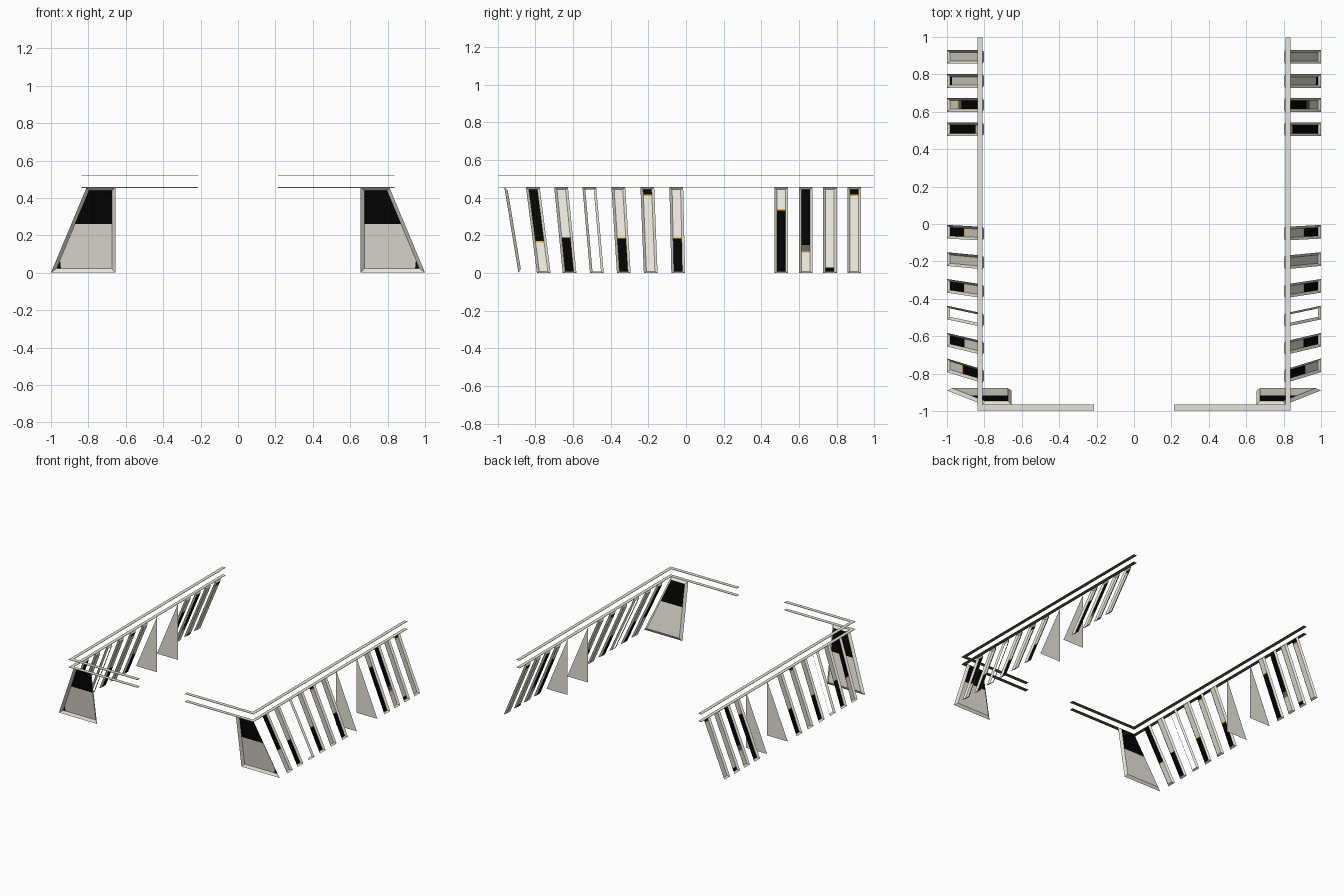
import bpy
from mathutils import Vector

if "Cube" in bpy.data.objects:
    bpy.data.objects.remove(bpy.data.objects["Cube"])

H = 0.455  # height of window tops


def material(name, rgb):
    m = bpy.data.materials.new(name)
    m.diffuse_color = (*rgb, 1)
    m.use_nodes = True
    m.node_tree.nodes["Principled BSDF"].inputs["Base Color"].default_value = m.diffuse_color
    return m


MATS = [material("light_grey", (0.785, 0.775, 0.70)),
        material("black", (0.001, 0.001, 0.001)),
        material("amber", (0.75, 0.40, 0.01)),
        material("dark_grey", (0.13, 0.12, 0.11))]
LIGHT, BLACK, AMBER, DARK = range(4)


def mirrored(name, verts, faces, colours=None):
    """Mesh object mirrored to both sides of x = 0."""
    me = bpy.data.meshes.new(name)
    me.from_pydata(verts, [], faces)
    for m in MATS:
        me.materials.append(m)
    for p, c in zip(me.polygons, colours or [LIGHT] * len(faces)):
        p.material_index = c
    ob = bpy.data.objects.new(name, me)
    bpy.context.collection.objects.link(ob)
    mod = ob.modifiers.new("both_sides", 'MIRROR')
    mod.use_mirror_merge = False
    return ob


def window(name, corners, recess, side, bottom, top, bands):
    """Tapered reveal around a recessed pane; bands = (colour, top z) from the bottom up."""
    bl, br, tr, tl = [Vector(c) for c in corners]
    recess = Vector(recess)

    def edge_pair(z):
        a, b = bl.lerp(tl, z / H), br.lerp(tr, z / H)
        d = (b - a).normalized() * side
        return a + d + recess, b - d + recess

    z0, z1 = bottom, H - top
    a0, b0 = edge_pair(z0)
    a1, b1 = edge_pair(z1)
    outer, inner = [bl, br, tr, tl], [a0, b0, b1, a1]
    mirrored(name + "_frame", outer + inner,
             [(i, (i + 1) % 4, (i + 1) % 4 + 4, i + 4) for i in range(4)])
    if not bands:
        return
    verts, faces, cols = [a0, b0], [], []
    for colour, z in bands:
        n = len(verts)
        verts += edge_pair(min(z, z1))
        faces.append((n - 2, n - 1, n + 1, n))
        cols.append(colour)
    mirrored(name + "_pane", verts, faces, cols)


# Front windows, leaning forward at the top
window("front_window",
       [(0.655, -0.89, 0), (1, -0.89, 0), (0.81, -0.965, H), (0.655, -0.965, H)],
       (0, 0.016, 0), 0.02, 0.022, 0.016, [(LIGHT, 0.26), (BLACK, 1)])
# Dark corner of the front pane
mirrored("front_pane_corner",
         [(0.947, -0.8795, 0.023), (0.968, -0.8795, 0.023), (0.951, -0.886, 0.065)], [(0, 1, 2)], [BLACK])

# Side windows: y at bottom, y at top, pane bands
SIDE = [
    (-0.792, -0.850, [(LIGHT, 0.162), (AMBER, 0.169), (BLACK, 1)]),
    (-0.655, -0.700, [(BLACK, 0.19), (LIGHT, 1)]),
    (-0.510, -0.550, []),
    (-0.367, -0.396, [(BLACK, 0.183), (AMBER, 0.19), (LIGHT, 1)]),
    (-0.224, -0.242, [(LIGHT, 0.41), (AMBER, 0.417), (BLACK, 1)]),
    (-0.078, -0.088, [(BLACK, 0.183), (AMBER, 0.19), (LIGHT, 1)]),
    (0.470, 0.470, [(BLACK, 0.333), (AMBER, 0.34), (LIGHT, 1)]),
    (0.600, 0.600, [(LIGHT, 0.108), (AMBER, 0.115), (DARK, 0.15), (BLACK, 1)]),
    (0.728, 0.728, [(BLACK, 0.03), (LIGHT, 1)]),
    (0.857, 0.857, [(LIGHT, 0.41), (AMBER, 0.417), (BLACK, 1)]),
]
W = 0.073
for i, (yb, yt, bands) in enumerate(SIDE):
    window(f"side_window_{i + 1}",
           [(1, yb, 0), (1, yb + W, 0), (0.81, yt + W, H), (0.81, yt, H)],
           (-0.014, 0, 0), 0.014, 0.008, 0.012, bands)

# Triangular plates either side of the doorway
for i, y in enumerate((0.11, 0.377)):
    mirrored(f"doorway_plate_{i + 1}", [(0.81, y, 0), (1, y, 0), (0.81, y, H)], [(0, 1, 2)])

# Two L-shaped flat rails, one above the other, with dark undersides
PLAN = [(0.215, -0.996), (0.838, -0.996), (0.838, 0.996), (0.81, 0.996), (0.81, -0.966), (0.215, -0.966)]
for name, z, under in (("lower_rail", 0.454, DARK), ("upper_rail", 0.517, DARK)):
    verts = [(x, y, z + dz) for dz in (0, 0.003) for x, y in PLAN]
    faces = [(1, 0, 5, 4), (2, 1, 4, 3), (6, 7, 10, 11), (7, 8, 9, 10)]
    faces += [(i, (i + 1) % 6, (i + 1) % 6 + 6, i + 6) for i in range(6)]
    mirrored(name, verts, faces, [under] * 2 + [LIGHT] * 8)
